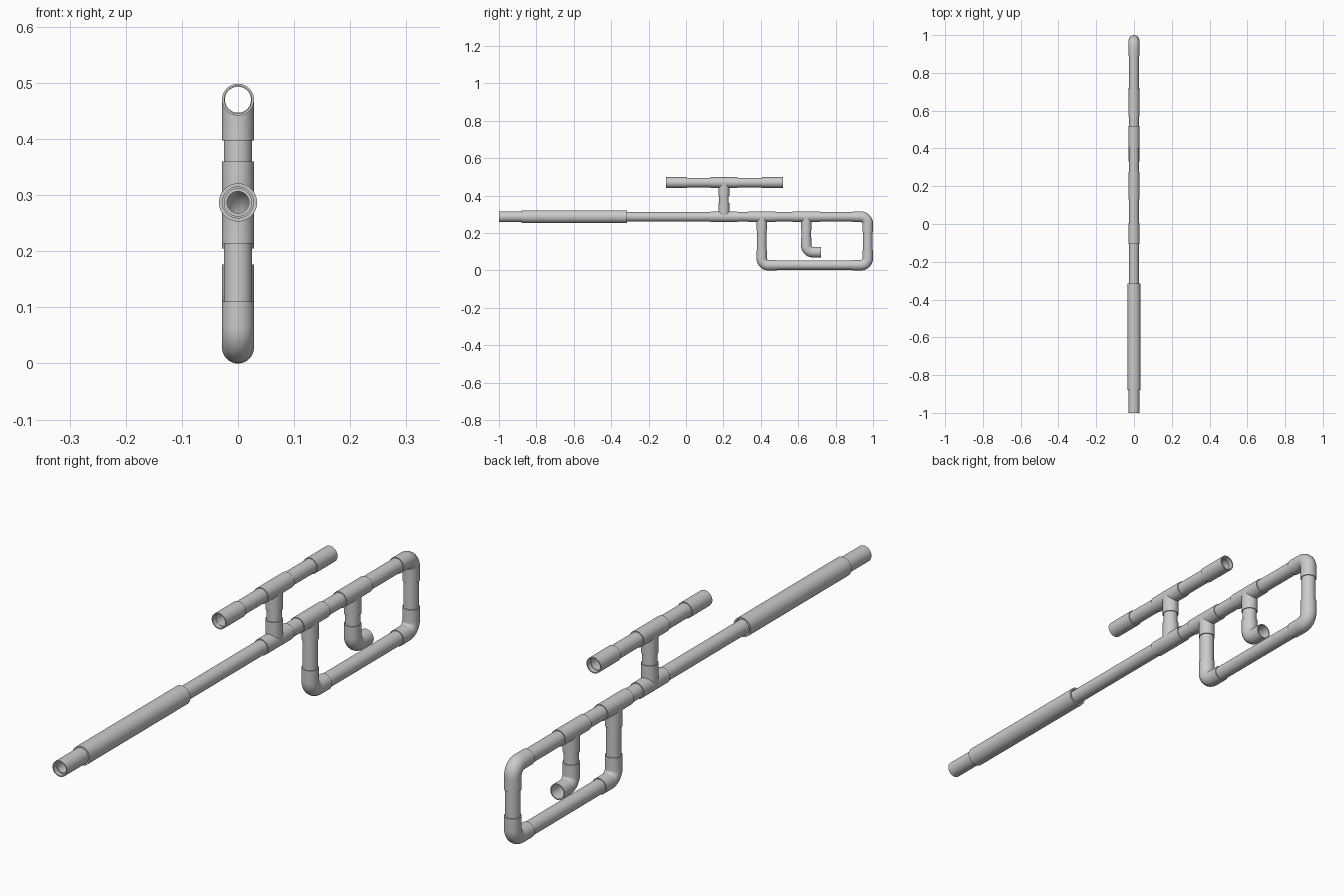
import bpy, bmesh, math

if "Cube" in bpy.data.objects:
    bpy.data.objects.remove(bpy.data.objects["Cube"])

SEG = 40
R_FIT, R_FIT_IN = 0.0285, 0.0245     # fittings
R_PIPE, R_PIPE_IN = 0.0253, 0.0195   # pipes
Z_MAIN, Z_TOP, Z_LOW = 0.287, 0.47, 0.0285
Y_BACK, Y_GRIP, Y_TRIG, Y_SIGHT = 0.9715, 0.405, 0.643, 0.203
TEE, ELBOW = 0.073, 0.082            # arm lengths


def sweep(bm, frames, ro, ri, saddle=0.0):
    """Hollow tube through (y, z, heading) frames in the x = 0 plane.
    saddle: radius of a crossing tube that the first ring is fitted to."""
    rings = []
    for r, seq in ((ro, frames), (ri, frames[::-1])):
        for f in seq:
            y, z, a = f
            ring = []
            for i in range(SEG):
                t = 2 * math.pi * i / SEG
                u, v = r * math.cos(t), r * math.sin(t)
                s = 0.0
                if saddle and f is frames[0]:
                    s = math.sqrt(max(saddle ** 2 - u * u, 0)) - 0.001
                ring.append(bm.verts.new((u, y + s * math.cos(a) - v * math.sin(a),
                                          z + s * math.sin(a) + v * math.cos(a))))
            rings.append(ring)
    for k, a in enumerate(rings):
        b = rings[(k + 1) % len(rings)]
        for i in range(SEG):
            j = (i + 1) % SEG
            bm.faces.new((a[i], a[j], b[j], b[i]))


def finish(name, bm):
    bmesh.ops.recalc_face_normals(bm, faces=bm.faces)
    me = bpy.data.meshes.new(name)
    bm.to_mesh(me)
    bm.free()
    ob = bpy.data.objects.new(name, me)
    bpy.context.collection.objects.link(ob)
    bpy.ops.object.select_all(action='DESELECT')
    ob.select_set(True)
    bpy.context.view_layer.objects.active = ob
    bpy.ops.object.shade_smooth_by_angle(angle=math.radians(35))


def tube(name, p, q, ro=R_PIPE, ri=R_PIPE_IN):
    a = math.atan2(q[1] - p[1], q[0] - p[0])
    bm = bmesh.new()
    sweep(bm, [(*p, a), (*q, a)], ro, ri)
    finish(name, bm)


def tee(name, y, z, up):
    bm = bmesh.new()
    sweep(bm, [(y - TEE, z, 0), (y + TEE, z, 0)], R_FIT, R_FIT_IN)
    a = up * math.pi / 2
    sweep(bm, [(y, z, a), (y, z + up * TEE, a)], R_FIT, R_FIT_IN, R_FIT)
    finish(name, bm)


def elbow(name, y, z, dy, dz, arm=ELBOW, bend=0.036):
    """Corner at (y, z); arms reach towards dy along y and dz along z."""
    a0 = math.pi if dy > 0 else 0.0
    turn = math.pi / 2 * (dz if dy < 0 else -dz)
    frames = [(y + dy * arm, z, a0)]
    cy, cz = y + dy * bend, z + dz * bend
    for i in range(11):
        t = i / 10 * math.pi / 2
        frames.append((cy - dy * bend * math.sin(t), cz - dz * bend * math.cos(t),
                       a0 + turn * i / 10))
    frames.append((y, z + dz * arm, a0 + turn))
    bm = bmesh.new()
    sweep(bm, frames, R_FIT, R_FIT_IN if arm < ELBOW else 0.0235)
    finish(name, bm)


# Long main tube, muzzle coupling and thick front sleeve
tube("main_pipe", (-0.985, Z_MAIN), (Y_BACK - 0.05, Z_MAIN))
tube("muzzle_coupling", (-1.0, Z_MAIN), (-0.87, Z_MAIN), R_FIT, R_FIT_IN)
tube("front_sleeve", (-0.88, Z_MAIN), (-0.315, Z_MAIN), 0.034, 0.0285)

# Tees
tee("sight_lower_tee", Y_SIGHT, Z_MAIN, 1)
tee("sight_upper_tee", Y_SIGHT, Z_TOP, -1)
tee("grip_tee", Y_GRIP, Z_MAIN, -1)
tee("trigger_tee", Y_TRIG, Z_MAIN, -1)

# Upper sight tube with end couplings and riser
tube("sight_pipe", (-0.09, Z_TOP), (0.50, Z_TOP), R_PIPE, 0.0232)
for name, y in (("sight_front_coupling", -0.107), ("sight_rear_coupling", 0.406)):
    tube(name, (y, Z_TOP), (y + 0.112, Z_TOP), R_FIT, R_FIT_IN)
tube("sight_riser", (Y_SIGHT, Z_MAIN + 0.03), (Y_SIGHT, Z_TOP - 0.03))

# Rear stock loop
elbow("stock_upper_elbow", Y_BACK, Z_MAIN, -1, -1)
elbow("stock_lower_elbow", Y_BACK, Z_LOW, -1, 1)
elbow("grip_elbow", Y_GRIP, Z_LOW, 1, 1)
tube("stock_back_pipe", (Y_BACK, Z_LOW + 0.05), (Y_BACK, Z_MAIN - 0.05))
tube("stock_bottom_pipe", (Y_GRIP + 0.05, Z_LOW), (Y_BACK - 0.05, Z_LOW))
tube("grip_pipe", (Y_GRIP, Z_LOW + 0.05), (Y_GRIP, Z_MAIN - 0.03))

# Hooked piece inside the loop
elbow("hook_elbow", Y_TRIG, 0.098, 1, 1, 0.078)
tube("hook_pipe", (Y_TRIG, 0.145), (Y_TRIG, Z_MAIN - 0.03))
